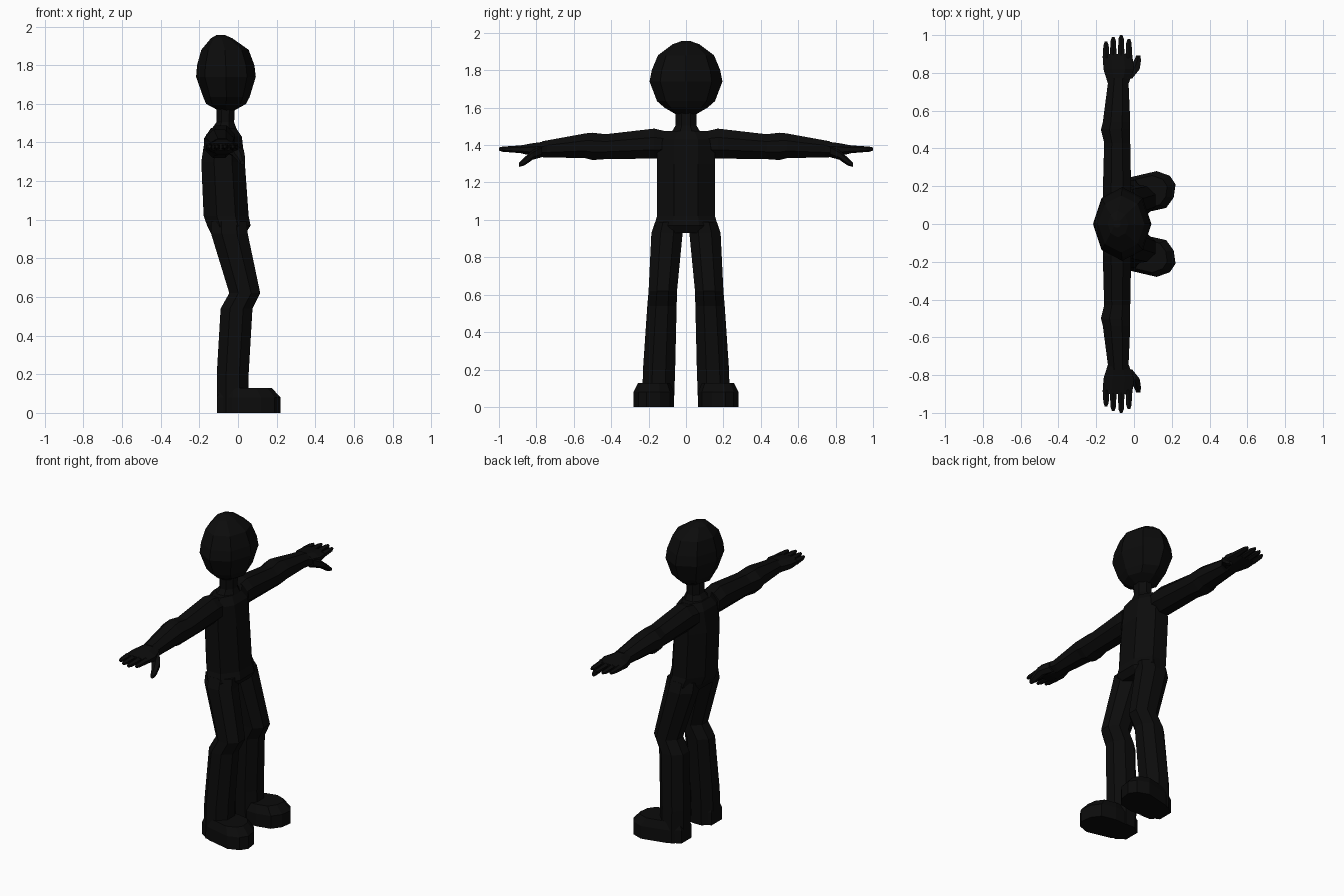
import bpy, bmesh, math

black = bpy.data.materials.new("near black")
black.diffuse_color = (0.0035, 0.0035, 0.0035, 1)


def skin_rings(name, rings):
    """Bridge equal-sized rings of 3D points into a closed flat-faced mesh."""
    bm = bmesh.new()
    vs = [[bm.verts.new(p) for p in r] for r in rings]
    n = len(vs[0])
    for a, b in zip(vs, vs[1:]):
        for i in range(n):
            j = (i + 1) % n
            bm.faces.new((a[i], a[j], b[j], b[i]))
    bm.faces.new(vs[0])
    bm.faces.new(vs[-1])
    bmesh.ops.recalc_face_normals(bm, faces=bm.faces)
    me = bpy.data.meshes.new(name)
    bm.to_mesh(me)
    bm.free()
    me.materials.append(black)
    ob = bpy.data.objects.new(name, me)
    bpy.context.collection.objects.link(ob)
    return ob


def loft(name, axis, sections, n=8, flat=True, side=1):
    """Sections: (position on axis, x0, x1, v0, v1); v is y for axis z, z for axis y."""
    phase = math.pi / n if flat else 0
    grow = 1 / math.cos(phase)
    rings = []
    for t, x0, x1, v0, v1 in sections:
        ring = []
        for i in range(n):
            a = phase + 2 * math.pi * i / n
            x = (x0 + x1) / 2 + (x1 - x0) / 2 * grow * math.cos(a)
            v = (v0 + v1) / 2 + (v1 - v0) / 2 * grow * math.sin(a)
            ring.append((x, side * v, t) if axis == "z" else (x, side * t, v))
        rings.append(ring)
    return skin_rings(name, rings)


# Torso, neck and head
loft("torso", "z", [
    (0.93, -.14, .04, -.165, .165), (0.97, -.16, .065, -.17, .17),
    (1.02, -.178, .055, -.155, .155), (1.30, -.19, .035, -.155, .155),
    (1.43, -.17, .02, -.155, .155), (1.475, -.14, -.01, -.11, .11)])
loft("neck", "z", [
    (1.45, -.15, .0, -.09, .09), (1.505, -.112, -.02, -.055, .055),
    (1.60, -.112, -.015, -.058, .058)])
loft("head", "z", [
    (1.565, -.10, -.02, -.055, .055), (1.60, -.165, .042, -.115, .115),
    (1.635, -.18, .06, -.155, .155), (1.74, -.217, .092, -.195, .195),
    (1.80, -.212, .085, -.183, .183), (1.88, -.19, .055, -.15, .15),
    (1.94, -.14, -.03, -.07, .07), (1.957, -.11, -.07, -.02, .02)], flat=False)

# Foot outline seen from above
sole = [(-.11, .10), (-.11, .20), (-.03, .245), (.12, .28), (.19, .255),
        (.22, .21), (.21, .14), (.17, .085), (.08, .065), (-.04, .07)]

# Fingers: centre x, root y, tip y
fingers = [(-.148, .88, .965), (-.11, .89, .99), (-.068, .89, 1.0), (-.027, .88, .98)]

for side, label in ((1, "left"), (-1, "right")):
    # Leg with bent knee
    loft(label + "_leg", "z", [
        (0, -.11, .055, .065, .235), (.20, -.11, .055, .058, .23),
        (.54, -.09, .075, .05, .207), (.62, -.045, .115, .048, .2),
        (.93, -.14, .05, .018, .185), (.99, -.14, .045, .02, .165)], side=side)
    # Shoe with rounded top
    rings = []
    for z, s in ((0, 1), (.08, 1), (.128, .8)):
        rings.append([(x * s, side * (.165 + (y - .165) * s), z) for x, y in sole])
    skin_rings(label + "_foot", rings)
    # Arm, stretched sideways
    loft(label + "_arm", "y", [
        (.10, -.165, -.02, 1.335, 1.472), (.17, -.165, -.015, 1.328, 1.488),
        (.43, -.158, -.02, 1.325, 1.458), (.50, -.175, -.02, 1.32, 1.466),
        (.54, -.165, -.02, 1.33, 1.462), (.77, -.135, -.03, 1.335, 1.42)], side=side)
    # Palm, thumb and fingers
    loft(label + "_palm", "y", [
        (.74, -.137, -.03, 1.335, 1.42), (.82, -.162, .0, 1.342, 1.41),
        (.90, -.165, -.01, 1.36, 1.395)], side=side)
    loft(label + "_thumb", "y", [
        (.77, -.07, -.01, 1.34, 1.40), (.82, -.03, .03, 1.325, 1.37),
        (.865, .0, .037, 1.293, 1.33), (.892, .012, .034, 1.285, 1.305)], n=6, side=side)
    for i, (x, root, tip) in enumerate(fingers):
        loft(f"{label}_finger_{i + 1}", "y", [
            (root, x - .018, x + .018, 1.36, 1.395),
            (tip - .02, x - .014, x + .014, 1.366, 1.39),
            (tip, x - .007, x + .007, 1.372, 1.386)], n=6, side=side)
